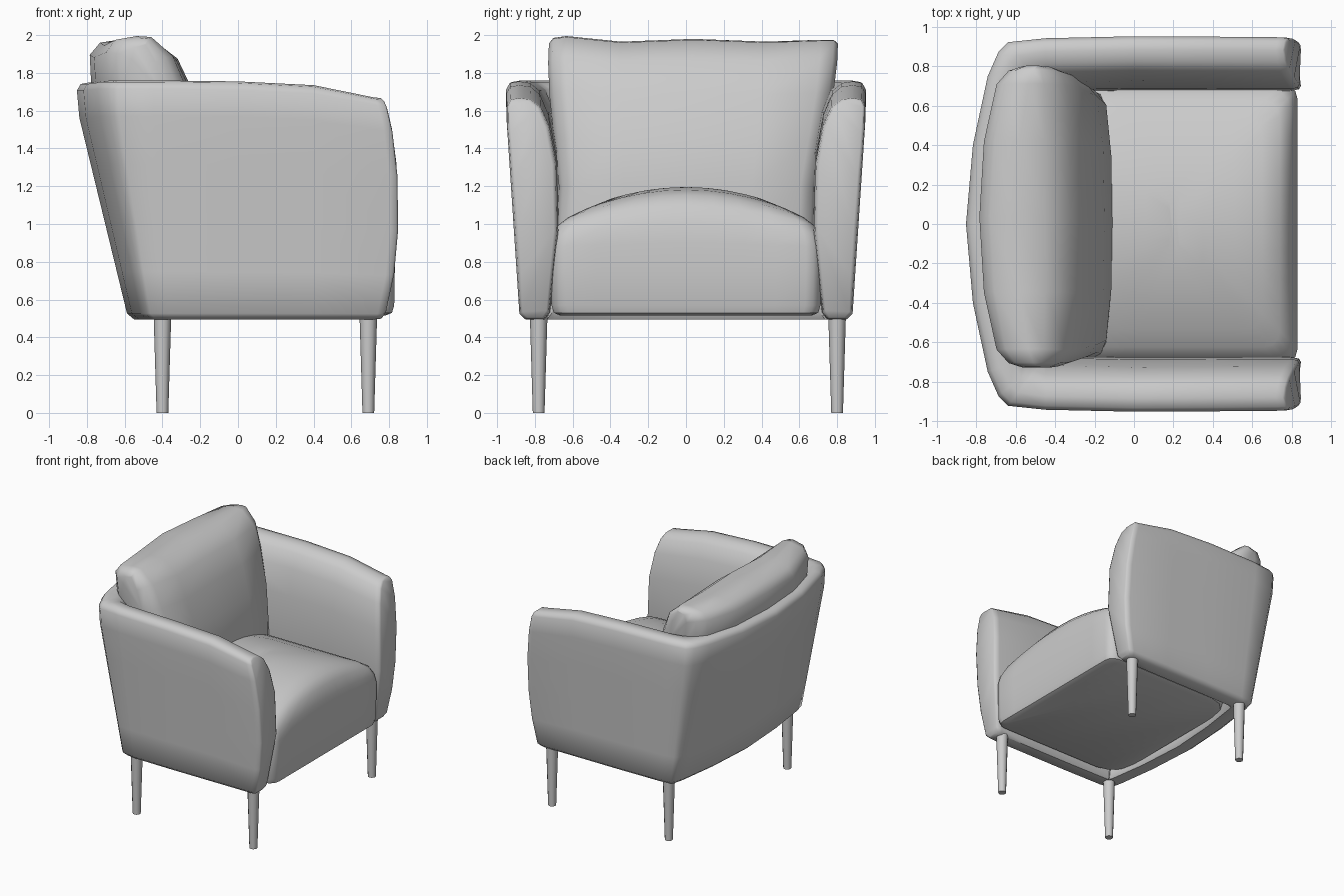
import bpy, bmesh, math
from mathutils import Vector

if "Cube" in bpy.data.objects:
    bpy.data.objects.remove(bpy.data.objects["Cube"])


def finish(name, bm):
    bmesh.ops.recalc_face_normals(bm, faces=bm.faces)
    mesh = bpy.data.meshes.new(name)
    bm.to_mesh(mesh)
    bm.free()
    obj = bpy.data.objects.new(name, mesh)
    bpy.context.collection.objects.link(obj)
    bpy.ops.object.select_all(action='DESELECT')
    obj.select_set(True)
    bpy.context.view_layer.objects.active = obj
    bpy.ops.object.shade_smooth_by_angle(angle=math.radians(50))
    return obj


def loft(name, rings):
    """Skin closed rings of equal count and cap both ends with quad strips."""
    bm = bmesh.new()
    vs = [[bm.verts.new(p) for p in ring] for ring in rings]
    n = len(vs[0])
    for a, b in zip(vs, vs[1:]):
        for i in range(n):
            j = (i + 1) % n
            bm.faces.new((a[i], a[j], b[j], b[i]))
    for r in (vs[0], vs[-1]):
        for i in range(n // 2 - 1):
            bm.faces.new((r[i], r[i + 1], r[n - 2 - i], r[n - 1 - i]))
    return finish(name, bm)


# Shell of arms and back: (height fraction, inset) wall section swept round a U
SECTION = [(0, .03), (.025, 0), (.2, 0), (.4, 0), (.65, 0), (.85, 0), (.965, .002), (.993, .022),
           (1, .07), (.993, .13), (.96, .18), (.87, .225), (.7, .25), (.4, .235), (.03, .16), (0, .13)]


def wall(bottom, top, inward, ztop):
    pts = []
    for v, inset in SECTION:
        w = min(1, v / .9)
        x, y = (b + (t - b) * w + n * inset for b, t, n in zip(bottom, top, inward))
        pts.append(Vector((x, y, .495 + v * (ztop - .495))))
    return pts


def arm_end(back_off, ky, kz):
    pts = wall((0, -.88), (0, -.95), (0, 1), 1.67)
    n = len(pts)
    out = []
    for i, p in enumerate(pts):
        v = SECTION[i][0]
        mid = (p.y + pts[n - 1 - i].y) / 2
        x = .765 + .085 * max(0, math.sin(math.pi * v)) ** .6 - back_off
        out.append(Vector((x, mid + (p.y - mid) * ky, 1.08 + (p.z - 1.08) * kz)))
    return out


half = [arm_end(0, .78, .98), arm_end(.01, .93, .995), arm_end(.045, 1, 1),
        wall((.4, -.88), (.4, -.953), (0, 1), 1.735),
        wall((0, -.88), (0, -.955), (0, 1), 1.755),
        wall((-.36, -.875), (-.45, -.945), (0, 1), 1.76),
        wall((-.46, -.865), (-.64, -.925), (.75, 1), 1.76),
        wall((-.485, -.84), (-.69, -.875), (.9, .75), 1.76),
        wall((-.51, -.74), (-.745, -.75), (1, .3), 1.76),
        wall((-.555, -.4), (-.82, -.4), (1, .1), 1.75)]
middle = wall((-.58, 0), (-.855, 0), (1, 0), 1.75)
mirrored = [[Vector((p.x, -p.y, p.z)) for p in r] for r in reversed(half)]
loft("arm_and_back_shell", half + [middle] + mirrored)


# Seat cushion: stacked rounded rectangles (wider radius at the rear) rising into a crown
def seat_ring(inset, z, crown):
    hx, hy = .625 - inset, .715 - inset
    corners = []
    for k, (sx, sy) in enumerate([(1, 1), (-1, 1), (-1, -1), (1, -1)]):
        r = min(.08 if sx > 0 else .2, hx * .5)
        for a in (0, 30, 60, 90):
            t = math.radians(a + 90 * k)
            corners.append(Vector((.205 + sx * (hx - r) + r * math.cos(t),
                                   sy * (hy - r) + r * math.sin(t), 0)))
    ring = []
    for i, p in enumerate(corners):
        ring.append(p)
        if i % 4 == 3:
            q = corners[(i + 1) % 16]
            ring += [p.lerp(q, f / 8) for f in range(1, 8)]
    return [Vector((p.x, p.y, z + crown * .195 * max(0, 1 - (p.y / .71) ** 2))) for p in ring]


loft("seat_cushion", [seat_ring(*r) for r in [
    (.05, .515, 0), (.015, .53, 0), (.003, .57, 0), (0, .75, 0), (0, .88, .1), (.012, .94, .3),
    (.04, .985, .55), (.09, 1, .78), (.18, 1, .93), (.32, 1, 1), (.48, 1, 1), (.6, 1, 1)]])

# Back cushion: leaning profile carried across y, bowed and pinched at the ends
PROFILE = [(-.12, .98), (-.11, 1.2), (-.15, 1.45), (-.235, 1.7), (-.32, 1.88), (-.45, 1.98),
           (-.60, 1.985), (-.73, 1.965), (-.785, 1.9), (-.775, 1.7), (-.63, 1.3), (-.45, .98)]
rings = []
for s, kx, dz in [(-1, .45, -.03), (-.97, .7, 0), (-.88, .88, .01), (-.5, .98, -.02), (0, 1, -.005),
                  (.5, .98, -.02), (.88, .88, -.01), (.97, .7, -.01), (1, .45, -.03)]:
    ring = []
    for i, (x, z) in enumerate(PROFILE):
        mid = (x + PROFILE[-1 - i][0]) / 2
        bow = (.07 if i > 5 else .0) * s * s
        y = s * (.68 + .085 * min(1, max(0, z - 1.2) / .6)) + .04 * (z - 1)
        ring.append(Vector((mid + (x - mid) * kx + bow, y, z + dz * (z - 1))))
    rings.append(ring)
loft("back_cushion", rings)

# Four tapered legs
for xname, x in (("front", .69), ("rear", -.40)):
    for yname, y in (("right", -.78), ("left", .80)):
        bm = bmesh.new()
        bmesh.ops.create_cone(bm, cap_ends=True, segments=12, radius1=.031, radius2=.048, depth=.56)
        bmesh.ops.translate(bm, verts=bm.verts, vec=(x, y, .28))
        finish(f"{xname}_{yname}_leg", bm)
